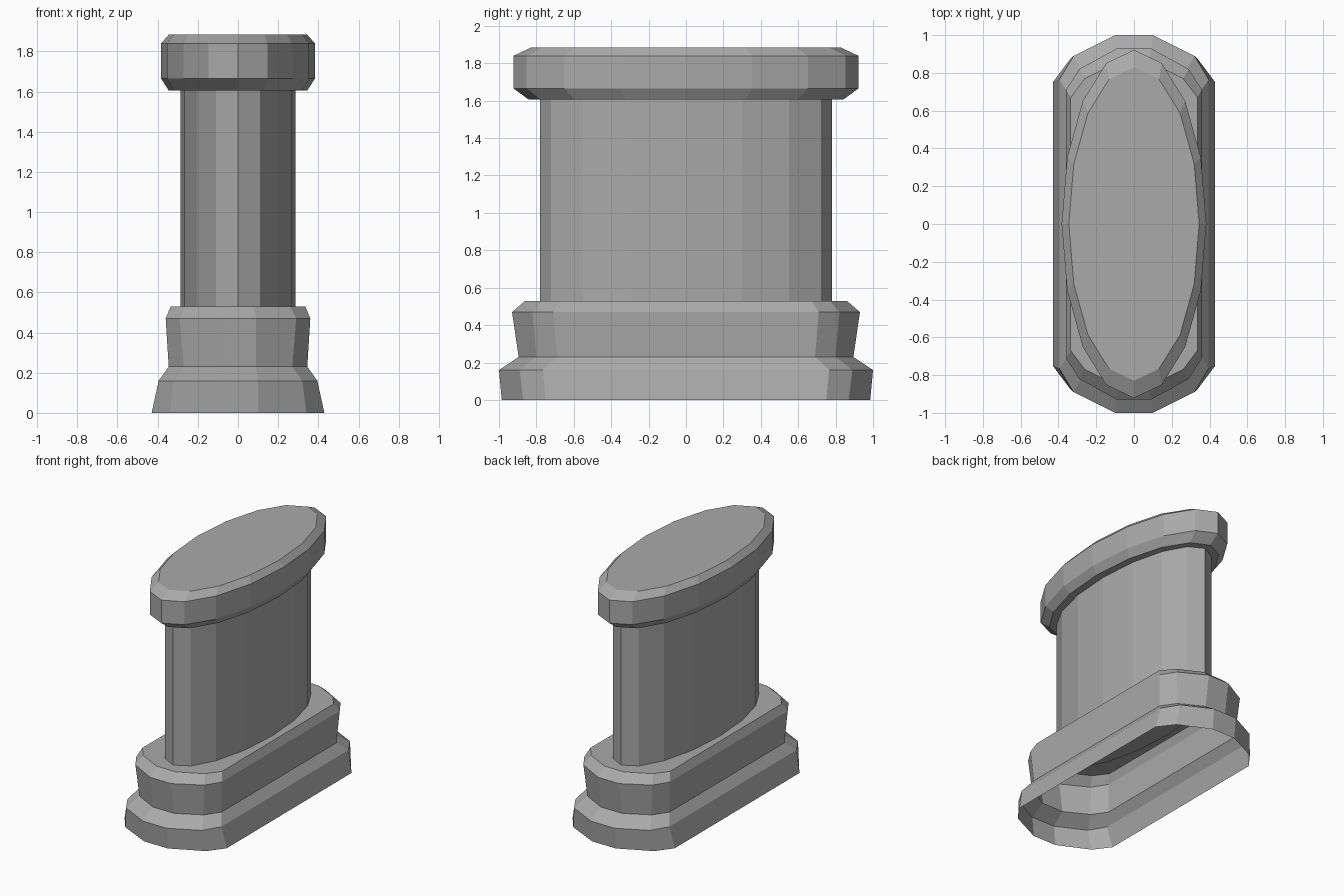
import bpy
import bmesh
from math import sin, cos, pi

cube = bpy.data.objects.get("Cube")
if cube:
    bpy.data.objects.remove(cube, do_unlink=True)

stone = bpy.data.materials.new("grey_stone")
stone.use_nodes = True
colour = (0.4, 0.4, 0.4, 1)
stone.diffuse_color = colour
stone.node_tree.nodes["Principled BSDF"].inputs["Base Color"].default_value = colour


def ellipse(a, b, sides=16):
    return [(a * sin(2 * pi * i / sides), b * cos(2 * pi * i / sides)) for i in range(sides)]


def chamfered(corner):
    # Mirror one quarter of the outline into all four quadrants, clockwise from the back
    back = corner[::-1]
    return (corner + [(x, -y) for x, y in back]
            + [(-x, -y) for x, y in corner] + [(-x, y) for x, y in back])


def loft(name, rings, cap_bottom=True):
    # Join stacked outlines with quads and close the ends
    bm = bmesh.new()
    loops = [[bm.verts.new((x, y, z)) for x, y in outline] for z, outline in rings]
    for low, high in zip(loops, loops[1:]):
        n = len(low)
        for i in range(n):
            j = (i + 1) % n
            bm.faces.new((low[j], low[i], high[i], high[j]))
    bm.faces.new(loops[-1][::-1])
    if cap_bottom:
        bm.faces.new(loops[0])
    mesh = bpy.data.meshes.new(name)
    bm.to_mesh(mesh)
    bm.free()
    mesh.materials.append(stone)
    obj = bpy.data.objects.new(name, mesh)
    bpy.context.collection.objects.link(obj)
    return obj


# Two-tier plinth, a hollow shell open underneath
loft("plinth", [
    (0.00, chamfered([(0.10, 0.985), (0.34, 0.87), (0.43, 0.75)])),
    (0.16, chamfered([(0.10, 1.00), (0.32, 0.89), (0.395, 0.765)])),
    (0.23, chamfered([(0.09, 0.895), (0.27, 0.80), (0.345, 0.69)])),
    (0.47, chamfered([(0.09, 0.93), (0.29, 0.82), (0.36, 0.71)])),
    (0.53, chamfered([(0.08, 0.86), (0.26, 0.77), (0.335, 0.67)])),
], cap_bottom=False)

# Oval column
loft("column", [(z, ellipse(0.287, 0.78)) for z in (0.52, 1.62)])

# Bevelled oval cap slab
loft("cap", [
    (1.605, ellipse(0.345, 0.84)),
    (1.665, ellipse(0.383, 0.922)),
    (1.84, ellipse(0.383, 0.922)),
    (1.883, ellipse(0.345, 0.83)),
])
